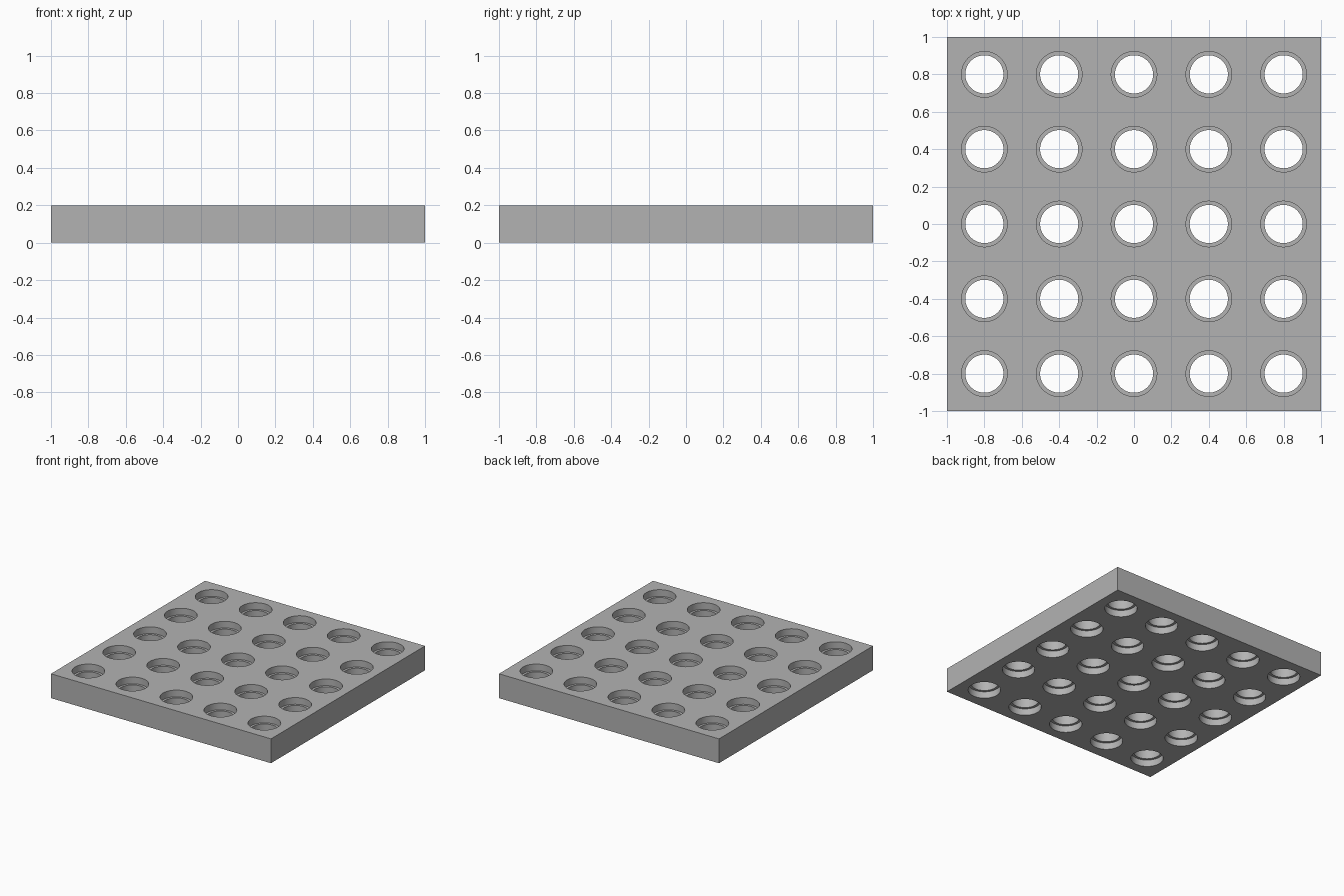
import bpy, bmesh, math
from mathutils import Matrix

cube = bpy.data.objects.get("Cube")
if cube:
    bpy.data.objects.remove(cube, do_unlink=True)

SIZE, THICK = 2.0, 0.2
COUNT, PITCH = 5, 0.4
LIP_R, BORE_R, BORE_DEPTH = 0.102, 0.122, 0.055
SEGMENTS = 64

grey = bpy.data.materials.new("plain grey")
grey.use_nodes = True
grey.diffuse_color = (0.45, 0.45, 0.45, 1)
bsdf = next(n for n in grey.node_tree.nodes if n.type == 'BSDF_PRINCIPLED')
bsdf.inputs["Base Color"].default_value = grey.diffuse_color


def make_object(name, bm):
    bmesh.ops.recalc_face_normals(bm, faces=bm.faces)
    mesh = bpy.data.meshes.new(name)
    bm.to_mesh(mesh)
    bm.free()
    obj = bpy.data.objects.new(name, mesh)
    bpy.context.collection.objects.link(obj)
    mesh.materials.append(grey)
    return obj


# Square slab
bm = bmesh.new()
bmesh.ops.create_cube(bm, matrix=Matrix.Translation((0, 0, THICK / 2))
                      @ Matrix.Diagonal((SIZE, SIZE, THICK, 1)))
plate = make_object("perforated_plate", bm)

# Stepped hole cutters: wide bore on both faces, narrow lip between
profile = [(BORE_R, -0.05), (BORE_R, BORE_DEPTH), (LIP_R, BORE_DEPTH),
           (LIP_R, THICK - BORE_DEPTH), (BORE_R, THICK - BORE_DEPTH),
           (BORE_R, THICK + 0.05)]
bm = bmesh.new()
offsets = [(i - (COUNT - 1) / 2) * PITCH for i in range(COUNT)]
for cx in offsets:
    for cy in offsets:
        rings = []
        for r, z in profile:
            angles = [math.tau * k / SEGMENTS for k in range(SEGMENTS)]
            rings.append([bm.verts.new((cx + r * math.cos(a), cy + r * math.sin(a), z))
                          for a in angles])
        for low, high in zip(rings, rings[1:]):
            for k in range(SEGMENTS):
                n = (k + 1) % SEGMENTS
                bm.faces.new((low[k], low[n], high[n], high[k]))
        bm.faces.new(rings[0][::-1])
        bm.faces.new(rings[-1])
cutter = make_object("hole_cutter", bm)
cutter.hide_render = True

# Cut the holes, then drop the cutter
mod = plate.modifiers.new("holes", 'BOOLEAN')
mod.operation = 'DIFFERENCE'
mod.solver = 'EXACT'
mod.object = cutter
bpy.ops.object.select_all(action='DESELECT')
bpy.context.view_layer.objects.active = plate
plate.select_set(True)
bpy.ops.object.modifier_apply(modifier=mod.name)
bpy.data.objects.remove(cutter, do_unlink=True)

# Round walls smooth, rims and ledges sharp
bpy.ops.object.shade_smooth_by_angle(angle=math.radians(30))
